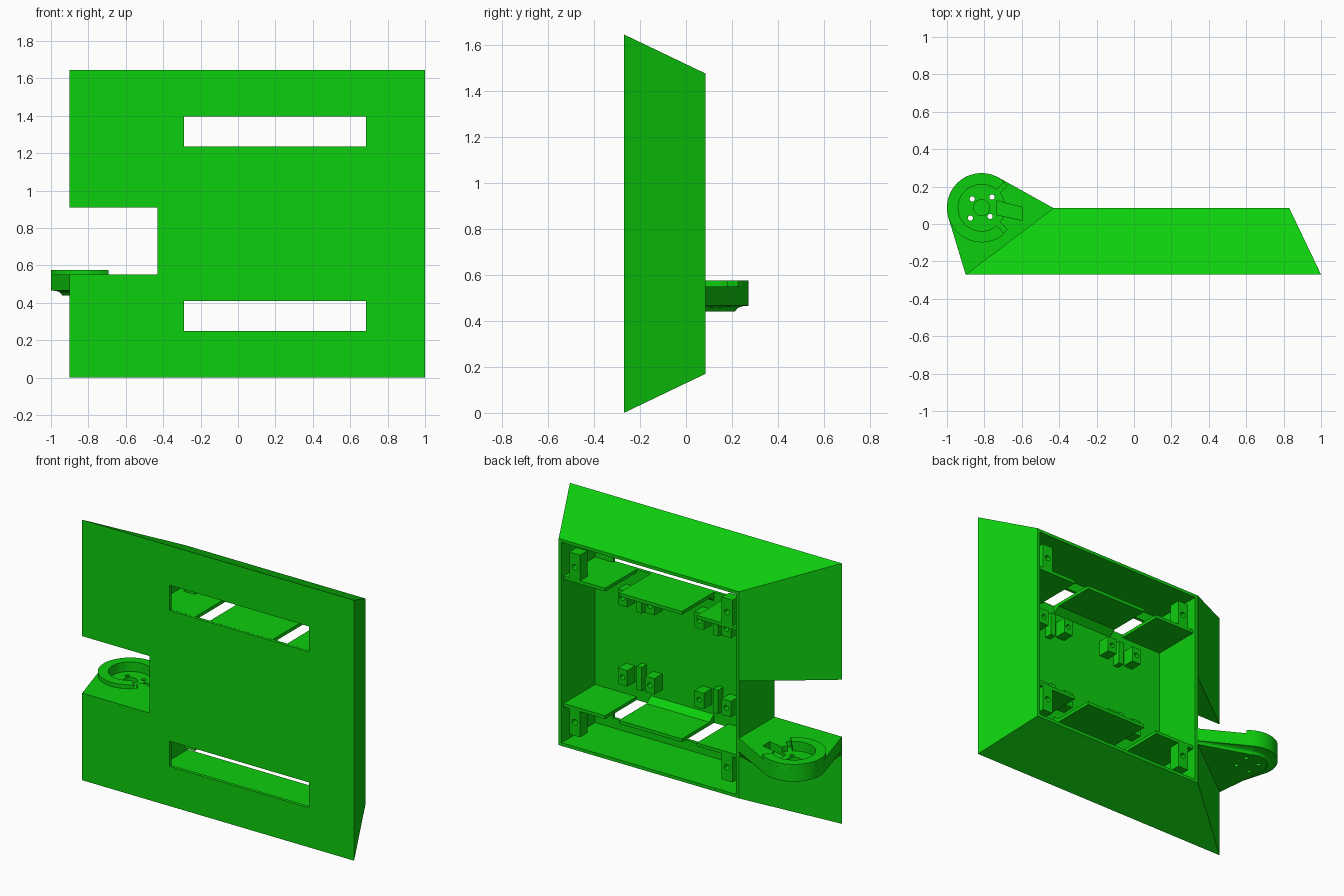
import bpy, bmesh, math
from mathutils import Vector

if "Cube" in bpy.data.objects:
    bpy.data.objects.remove(bpy.data.objects["Cube"])

green = bpy.data.materials.new("bright_green")
green.diffuse_color = (0.004, 0.62, 0.004, 1)
green.use_nodes = True
green.node_tree.nodes["Principled BSDF"].inputs["Base Color"].default_value = green.diffuse_color

FRONT, BACK = -0.27, 0.085
MID_X, MID_Z = 0.2, 0.8225          # symmetry centre of the housing
HUB = (-0.815, 0.087)               # centre of the round mount


def finish(name, bm):
    bmesh.ops.recalc_face_normals(bm, faces=bm.faces[:])
    me = bpy.data.meshes.new(name)
    bm.to_mesh(me)
    bm.free()
    me.materials.append(green)
    ob = bpy.data.objects.new(name, me)
    bpy.context.collection.objects.link(ob)
    return ob


def loft(name, rings):
    """Closed solid through rings that have equal point counts."""
    bm = bmesh.new()
    vs = [[bm.verts.new(p) for p in r] for r in rings]
    n = len(rings[0])
    for a, b in zip(vs, vs[1:]):
        for i in range(n):
            j = (i + 1) % n
            bm.faces.new((a[i], a[j], b[j], b[i]))
    bm.faces.new(vs[0][::-1])
    bm.faces.new(vs[-1])
    return finish(name, bm)


def box(name, x0, x1, y0, y1, z0, z1):
    return loft(name, [[(x0, y0, z), (x1, y0, z), (x1, y1, z), (x0, y1, z)] for z in (z0, z1)])


def prism(name, pts, z0, z1):
    return loft(name, [[(x, y, z) for x, y in pts] for z in (z0, z1)])


def circle(r, n=48, c=HUB):
    return [(c[0] + r * math.cos(2 * math.pi * i / n), c[1] + r * math.sin(2 * math.pi * i / n))
            for i in range(n)]


def rod_y(x, z, r, y0, y1, n=12):
    pts = circle(r, n, (x, z))
    return loft("cutter", [[(px, y, pz) for px, pz in pts] for y in (y0, y1)])


def boolean(ob, others, op='DIFFERENCE'):
    for c in others:
        m = ob.modifiers.new("bool", 'BOOLEAN')
        m.operation, m.object, m.solver = op, c, 'EXACT'
        bpy.context.view_layer.update()
        dg = bpy.context.evaluated_depsgraph_get()
        me = bpy.data.meshes.new_from_object(ob.evaluated_get(dg))
        ob.modifiers.clear()
        ob.data = me
        bpy.data.objects.remove(c)


# Housing: tapered shell, open at the back, with two slots and a side notch
housing = loft("housing", [
    [(-0.9, FRONT, 0), (1, FRONT, 0), (1, FRONT, 1.645), (-0.9, FRONT, 1.645)],
    [(-0.43, BACK, 0.17), (0.83, BACK, 0.17), (0.83, BACK, 1.475), (-0.43, BACK, 1.475)]])
boolean(housing, [
    box("cutter", -0.41, 0.81, FRONT + 0.02, 0.3, 0.19, 1.455),
    box("cutter", -0.29, 0.685, -0.4, -0.2, 0.25, 0.41),
    box("cutter", -0.29, 0.685, -0.4, -0.2, 1.235, 1.395),
    box("cutter", -1.2, -0.43, -0.4, 0.3, 0.55, 0.91)])

# Interior fittings, mirrored top to bottom and left to right
for level, s in (("lower", -1), ("upper", 1)):
    def zz(a, b):
        return sorted((MID_Z + s * a, MID_Z + s * b))
    z0, z1 = zz(0.392, 0.413)
    box(level + "_centre_shelf", MID_X - 0.22, MID_X + 0.22, FRONT + 0.015, 0.07, z0, z1)
    # sloped strip joining the centre shelf to the front panel
    za, zb = MID_Z + s * 0.4, MID_Z + s * 0.355
    loft(level + "_shelf_gusset", [[(x, FRONT + 0.015, za), (x, FRONT + 0.075, za),
                                    (x, FRONT + 0.015, zb)] for x in (MID_X - 0.22, MID_X + 0.22)])
    for side, t in (("left", -1), ("right", 1)):
        def xx(a, b):
            return sorted((MID_X + t * a, MID_X + t * b))
        tag = level + "_" + side
        box(tag + "_shelf", *xx(0.32, 0.615), FRONT + 0.015, 0.065, z0, z1)
        # screw post on the shelf
        post = box(tag + "_screw_post", *xx(0.495, 0.57), -0.01, 0.065, *zz(0.40, 0.575))
        boolean(post, [rod_y(MID_X + t * 0.532, MID_Z + s * 0.49, 0.018, 0.0, 0.1)])
        # pair of drilled lugs with a rib between them
        for k, a in enumerate((0.14, 0.33)):
            lug = box(f"{tag}_lug_{k + 1}", *xx(a, a + 0.065), FRONT + 0.015, FRONT + 0.1, *zz(0.2, 0.3))
            boolean(lug, [rod_y(MID_X + t * (a + 0.0325), MID_Z + s * 0.25, 0.016, FRONT + 0.04, 0)])
        box(tag + "_rib", *xx(0.25, 0.285), FRONT + 0.015, FRONT + 0.07, *zz(0.17, 0.32))


def tangent(p, side):
    """Angle of the tangent point on the round mount seen from p."""
    dx, dy = p[0] - HUB[0], p[1] - HUB[1]
    return math.atan2(dy, dx) + side * math.acos(0.185 / math.hypot(dx, dy))


# Arm: round end joined to the housing's slanted side by tangent lines
near, far = (-0.43, BACK), (-0.9, FRONT)
a0 = tangent(near, 1)
a1 = tangent(far, -1) % (2 * math.pi)
N = 36


def outline(r, z):
    arc = [a0 + (a1 - a0) * i / N for i in range(N + 1)]
    return [(*near, z)] + [(HUB[0] + r * math.cos(a), HUB[1] + r * math.sin(a), z)
                           for a in arc] + [(*far, z)]


arm = loft("mount_arm", [outline(0.125, 0.44), outline(0.137, 0.455), outline(0.155, 0.463),
                         outline(0.185, 0.466), outline(0.185, 0.55)])
cx, cy = HUB
cuts = [prism("cutter", circle(0.125), 0.515, 0.7),
        prism("cutter", circle(0.043, 24), 0.49, 0.7),
        prism("cutter", [(cx + 0.08, cy - 0.037), (cx + 0.215, cy - 0.067),
                         (cx + 0.215, cy + 0.003), (cx + 0.08, cy + 0.037)], 0.50, 0.7)]
for dx, dy in ((-0.05, 0.047), (0.056, 0.057), (-0.06, -0.056), (0.046, -0.047)):
    cuts.append(prism("cutter", circle(0.014, 16, (cx + dx, cy + dy)), 0.3, 0.7))
# short slanted slots at the ends of the raised rim
for t in (-1, 1):
    d = Vector((1, t)).normalized()
    n = Vector((-d.y, d.x)) * 0.014
    c = Vector(HUB)
    cuts.append(prism("cutter", [tuple(c + d * r + n * k) for r, k in
                                 ((0.12, -1), (0.18, -1), (0.18, 1), (0.12, 1))], 0.515, 0.7))
boolean(arm, cuts)

# Raised rim around the mount, open towards the housing
bm = bmesh.new()
M = 40
rows = []
for i in range(M + 1):
    a = math.radians(49 + 262 * i / M)
    rows.append([bm.verts.new((cx + r * math.cos(a), cy + r * math.sin(a), z))
                 for r, z in ((0.125, 0.549), (0.185, 0.549), (0.185, 0.575), (0.125, 0.575))])
for p, q in zip(rows, rows[1:]):
    for k in range(4):
        j = (k + 1) % 4
        bm.faces.new((p[k], p[j], q[j], q[k]))
bm.faces.new(rows[0])
bm.faces.new(rows[-1][::-1])
rim = finish("mount_rim", bm)

# Smooth the round parts, keep their edges sharp
for ob in (arm, rim):
    bpy.ops.object.select_all(action='DESELECT')
    ob.select_set(True)
    bpy.context.view_layer.objects.active = ob
    bpy.ops.object.shade_smooth_by_angle(angle=math.radians(25))
